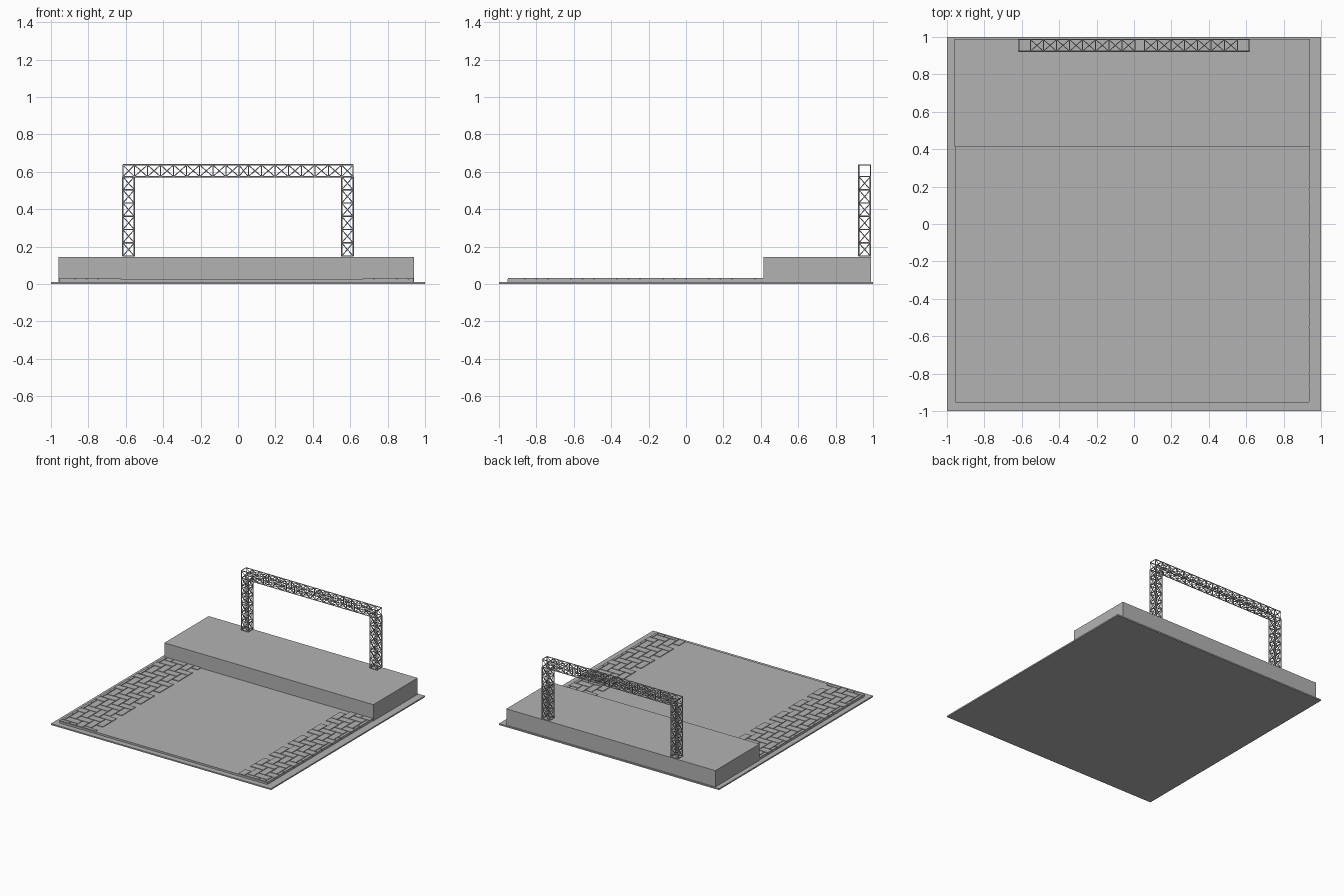
import bpy, bmesh
from mathutils import Vector, Matrix

cube = bpy.data.objects.get("Cube")
if cube:
    bpy.data.objects.remove(cube, do_unlink=True)

GREY = 0.45
mat = bpy.data.materials.new("concrete grey")
mat.use_nodes = True
mat.diffuse_color = (GREY, GREY, GREY, 1)
mat.node_tree.nodes["Principled BSDF"].inputs["Base Color"].default_value = (GREY, GREY, GREY, 1)


def finish(bm, name):
    mesh = bpy.data.meshes.new(name)
    bm.to_mesh(mesh)
    bm.free()
    mesh.materials.append(mat)
    obj = bpy.data.objects.new(name, mesh)
    bpy.context.collection.objects.link(obj)
    return obj


def add_box(bm, lo, hi):
    lo, hi = Vector(lo), Vector(hi)
    m = Matrix.Translation((lo + hi) / 2) @ Matrix.Diagonal((*(hi - lo), 1))
    bmesh.ops.create_cube(bm, size=1, matrix=m)


def box(name, lo, hi):
    bm = bmesh.new()
    add_box(bm, lo, hi)
    return finish(bm, name)


def strut(bm, a, b, r):
    a, b = Vector(a), Vector(b)
    d = b - a
    m = Matrix.Translation((a + b) / 2) @ d.to_track_quat('Z', 'Y').to_matrix().to_4x4()
    bmesh.ops.create_cone(bm, cap_ends=True, segments=6, radius1=r, radius2=r,
                          depth=d.length, matrix=m)


# Ground, floor and stage
box("ground_plate", (-1, -1, 0), (1, 1, 0.011))
box("floor_slab", (-0.955, -0.955, 0.011), (0.935, 0.42, 0.026))
box("stage", (-0.96, 0.415, 0.011), (0.94, 0.99, 0.145))

# Herringbone paving bands on both sides
W, GAP = 0.0615, 0.003


def paving(name, x0, x1, keep_left):
    bm = bmesh.new()
    for i in range(-22, 22):
        for j in range(-12, 12):
            for ox, oy, sx, sy in ((0, 0, 2, 1), (0, 1, 1, 2)):
                ax = (i + ox) * W - 0.01
                ay = (i + 4 * j + oy) * W
                bx, by = ax + sx * W, ay + sy * W
                # Ragged on the inner edge, trimmed on the outer edges
                if (keep_left and bx > x1 + 0.005) or (not keep_left and ax < x0 - 0.005):
                    continue
                ax, bx = max(ax, x0), min(bx, x1)
                ay, by = max(ay, -0.955), min(by, 0.45)
                if bx - ax < 3 * GAP or by - ay < 3 * GAP:
                    continue
                add_box(bm, (ax + GAP, ay + GAP, 0.012), (bx - GAP, by - GAP, 0.031))
    finish(bm, name)


paving("right_paving", -0.96, -0.62, True)
paving("left_paving", 0.62, 0.94, False)

# Box truss: four chords, rungs and crossed braces on each face
CHORD, BRACE, T = 0.004, 0.0025, 0.062
Y0 = 0.924


def truss(name, origin, along, side, stops, open_cells=()):
    bm = bmesh.new()
    o, u, v = Vector(origin), Vector(along), Vector(side) * T
    w = Vector((0, T, 0))
    corners = [o, o + v, o + v + w, o + w]
    for c in corners:
        strut(bm, c + u * stops[0], c + u * stops[-1], CHORD)
    for k in range(4):
        a, b = corners[k], corners[(k + 1) % 4]
        for s in stops:
            strut(bm, a + u * s, b + u * s, CHORD * 0.8)
        for n, (s, t) in enumerate(zip(stops, stops[1:])):
            if n in open_cells and k % 2:
                continue
            strut(bm, a + u * s, b + u * t, BRACE)
            strut(bm, b + u * s, a + u * t, BRACE)
    finish(bm, name)


def spaced(a, b, n):
    return [a + (b - a) * i / n for i in range(n + 1)]


column = spaced(0.149, 0.574, 6)
truss("right_truss_column", (-0.616, Y0, 0), (0, 0, 1), (1, 0, 0), column)
truss("left_truss_column", (0.554, Y0, 0), (0, 0, 1), (1, 0, 0), column)
beam = [-0.616] + spaced(-0.554, 0.005, 8) + spaced(0.055, 0.554, 7) + [0.616]
truss("truss_beam", (0, Y0, 0.574), (1, 0, 0), (0, 0, 1), beam,
      (0, 9, len(beam) - 2))
